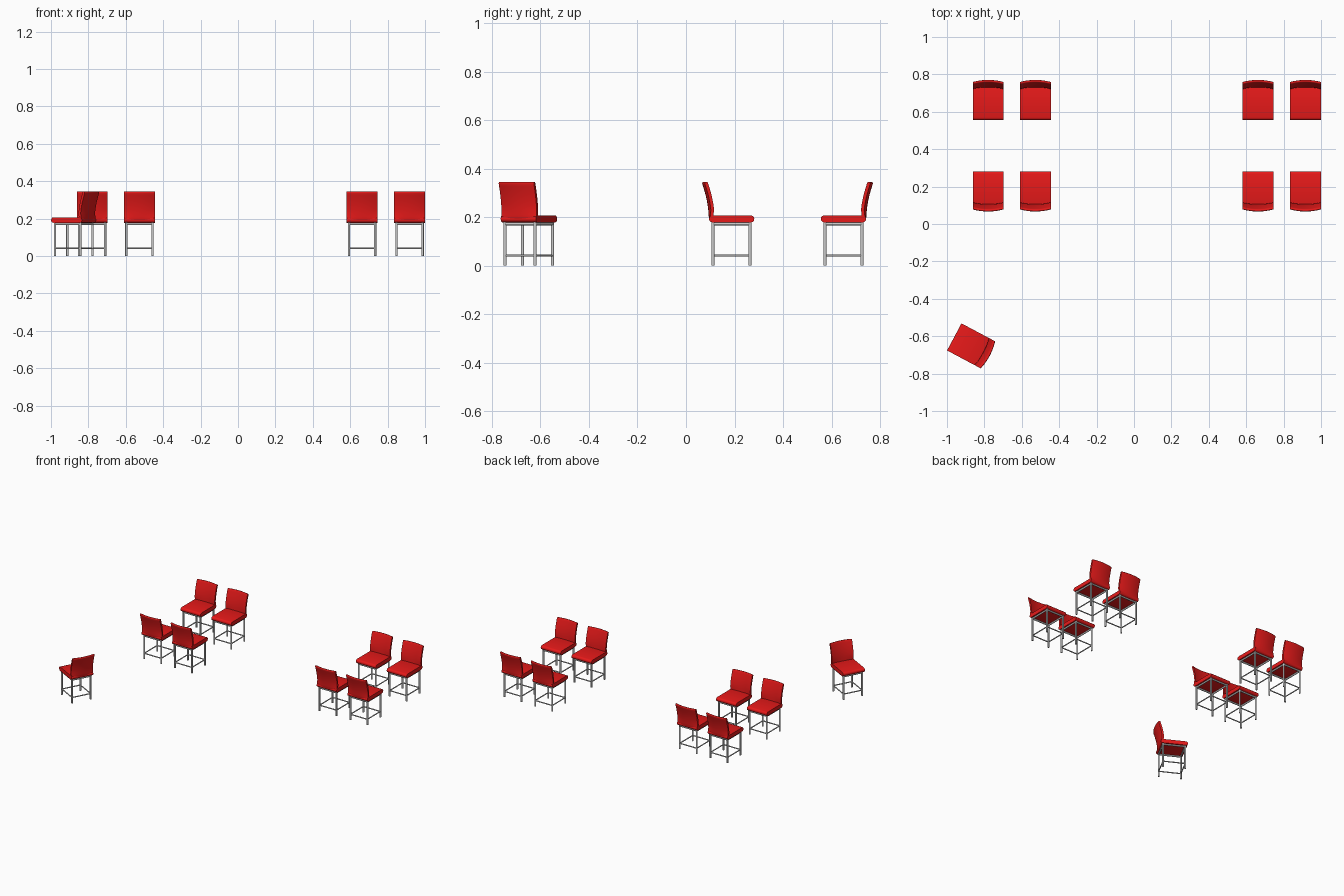
import bpy, bmesh, math
from mathutils import Vector, Matrix

if "Cube" in bpy.data.objects:
    bpy.data.objects.remove(bpy.data.objects["Cube"])

HALF_W = 0.082      # half width of the upholstery
LEG_X, LEG_Y = 0.070, 0.0763

red = bpy.data.materials.new("red_upholstery")
red.diffuse_color = (0.80, 0.01, 0.01, 1)
red.use_nodes = True
red.node_tree.nodes["Principled BSDF"].inputs["Base Color"].default_value = red.diffuse_color


def outline(path, r, arc=6):
    """Closed outline with round ends around a centre line of (y, z) points."""
    pts = [Vector(p) for p in path]
    n = len(pts)
    tang = [(pts[min(i + 1, n - 1)] - pts[max(i - 1, 0)]).normalized() for i in range(n)]
    left = [p + r * Vector((-t.y, t.x)) for p, t in zip(pts, tang)]
    right = [p - r * Vector((-t.y, t.x)) for p, t in zip(pts, tang)]

    def cap(p, t):
        nrm = Vector((-t.y, t.x))
        return [p + r * (nrm * math.cos(a) + t * math.sin(a))
                for a in (math.pi * k / arc for k in range(1, arc))]
    return left + cap(pts[-1], tang[-1]) + right[::-1] + cap(pts[0], -tang[0])


def cushion(name, path, r, bow, cols=12):
    """Sweep the outline across x; bow(z) pulls the side edges forward."""
    bm = bmesh.new()
    prof = outline(path, r)
    rings = []
    for i in range(cols + 1):
        u = 2 * i / cols - 1
        rings.append([bm.verts.new((u * HALF_W, p.x - bow(p.y) * u * u, p.y)) for p in prof])
    n = len(prof)
    for a, b in zip(rings, rings[1:]):
        for k in range(n):
            bm.faces.new((a[k], a[(k + 1) % n], b[(k + 1) % n], b[k]))
    bm.faces.new(rings[0])
    bm.faces.new(rings[-1][::-1])
    bmesh.ops.recalc_face_normals(bm, faces=bm.faces)
    return finish(name, bm, red)


def finish(name, bm, mat=None):
    me = bpy.data.meshes.new(name)
    bm.to_mesh(me)
    bm.free()
    if mat:
        me.materials.append(mat)
    ob = bpy.data.objects.new(name, me)
    bpy.context.collection.objects.link(ob)
    bpy.ops.object.select_all(action='DESELECT')
    ob.select_set(True)
    bpy.context.view_layer.objects.active = ob
    bpy.ops.object.shade_smooth_by_angle(angle=math.radians(40))
    return ob


def tube(bm, a, b, r):
    a, b = Vector(a), Vector(b)
    d = b - a
    m = Matrix.Translation((a + b) / 2) @ d.to_track_quat('Z', 'Y').to_matrix().to_4x4()
    bmesh.ops.create_cone(bm, cap_ends=True, segments=10, radius1=r, radius2=r,
                          depth=d.length, matrix=m)


# Seat pad
seat = cushion("seat", [(-0.0795, 0.1925), (0, 0.1925), (0.0785, 0.1925)], 0.0145, lambda z: 0)

# Leaning, bowed backrest
back = cushion("backrest",
               [(0.0865, 0.193), (0.088, 0.21), (0.0895, 0.23), (0.092, 0.25), (0.0955, 0.27),
                (0.1, 0.29), (0.1055, 0.31), (0.111, 0.328), (0.1145, 0.339)],
               0.0065, lambda z: 0.011 * min(1, max(0, (z - 0.17) / 0.06)))

# Metal frame: legs, lower rungs and rails under the seat
bm = bmesh.new()
for s in (-1, 1):
    for t in (-1, 1):
        tube(bm, (s * LEG_X, t * LEG_Y, 0), (s * LEG_X, t * LEG_Y, 0.18), 0.0065)
    for z, r in ((0.041, 0.004), (0.172, 0.006)):
        tube(bm, (s * LEG_X, -LEG_Y, z), (s * LEG_X, LEG_Y, z), r)
        tube(bm, (-LEG_X, s * LEG_Y, z), (LEG_X, s * LEG_Y, z), r)
frame = finish("leg_frame", bm)

# Chair placements: two rows of four, plus one turned chair
places = [(x, y, a) for x in (-0.78, -0.527, 0.663, 0.917)
          for y, a in ((0.6495, 0), (0.1877, math.pi))]
places.append((-0.878, -0.648, math.radians(-118)))

for i, (x, y, a) in enumerate(places):
    for part in (seat, back, frame):
        ob = part
        if i:
            ob = part.copy()
            bpy.context.collection.objects.link(ob)
        ob.location = (x, y, 0)
        ob.rotation_euler = (0, 0, a)
